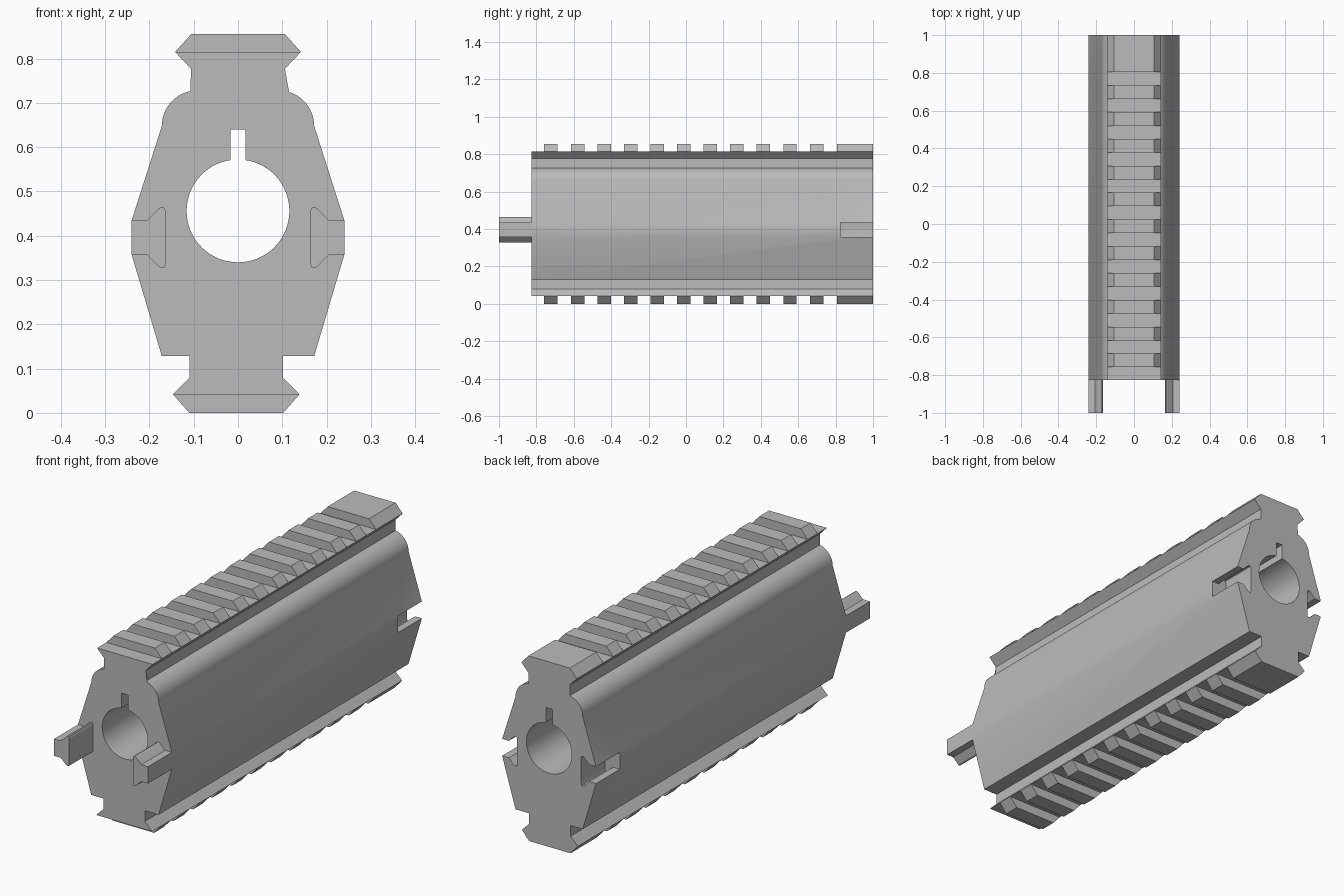
import bpy, bmesh, math

cube = bpy.data.objects.get("Cube")
if cube:
    bpy.data.objects.remove(cube, do_unlink=True)

FRONT, BACK = -0.826, 1.0

grey = bpy.data.materials.new("plain grey")
grey.use_nodes = True
colour = (0.5, 0.5, 0.5, 1)
grey.diffuse_color = colour
grey.node_tree.nodes["Principled BSDF"].inputs["Base Color"].default_value = colour


def prism(name, outline, spans):
    """Extrude an (x, z) outline along y once for every (start, end) span."""
    bm = bmesh.new()
    for y0, y1 in spans:
        face = bm.faces.new([bm.verts.new((x, y0, z)) for x, z in outline])
        new = bmesh.ops.extrude_face_region(bm, geom=[face])["geom"]
        verts = [g for g in new if isinstance(g, bmesh.types.BMVert)]
        bmesh.ops.translate(bm, verts=verts, vec=(0, y1 - y0, 0))
    bmesh.ops.recalc_face_normals(bm, faces=bm.faces)
    mesh = bpy.data.meshes.new(name)
    bm.to_mesh(mesh)
    bm.free()
    mesh.materials.append(grey)
    ob = bpy.data.objects.new(name, mesh)
    bpy.context.collection.objects.link(ob)
    return ob


def arc(cx, cz, r, a0, a1, n):
    angles = [math.radians(a0 + (a1 - a0) * i / n) for i in range(n + 1)]
    return [(cx + r * math.cos(a), cz + r * math.sin(a)) for a in angles]


def cut(ob, cutter):
    mod = ob.modifiers.new("cut", 'BOOLEAN')
    mod.operation = 'DIFFERENCE'
    mod.solver = 'EXACT'
    mod.object = cutter
    bpy.context.view_layer.objects.active = ob
    bpy.ops.object.modifier_apply(modifier=mod.name)
    bpy.data.objects.remove(cutter, do_unlink=True)


# Body section: lower rail, flared flanks, rounded shoulders, upper rail
LOW = -0.004
lower = [(0.143, 0.042), (0.106, 0.079), (0.106, 0.128)]
upper = [(0.172, 0.128), (0.24, 0.357), (0.24, 0.435)]
upper += arc(0.092, 0.648, 0.08, 0, 90, 16)
upper += [(0.106, 0.727), (0.106, 0.777), (0.142, 0.815)]
right = [(x + LOW, z) for x, z in lower] + upper
left = [(-x + LOW, z) for x, z in lower] + [(-x, z) for x, z in upper]
body = prism("body", right + left[::-1], [(FRONT, BACK)])

# Round bore with a keyway on top
half = math.degrees(math.asin(0.017 / 0.116))
bore = arc(0, 0.456, 0.116, 90 + half, 450 - half, 64)
bore += [(0.017, 0.64), (-0.017, 0.64)]
cut(body, prism("bore_cutter", bore, [(-1.2, 1.2)]))


# Flared tongues at the front, matching sockets at the back
def tongue_outline(side, outer):
    top = [(outer, 0.435), (0.206, 0.435), (0.178, 0.462), (0.172, 0.465),
           (0.166, 0.463), (0.163, 0.455)]
    mid = 0.396
    pts = top + [(x, 2 * mid - z) for x, z in reversed(top)]
    return [(side * x, z) for x, z in pts]


for side, word in ((1, "left"), (-1, "right")):
    prism(word + "_tongue", tongue_outline(side, 0.24), [(-1.0, FRONT)])
    cut(body, prism("socket_cutter", tongue_outline(side, 0.3), [(0.826, 1.2)]))

# Smooth the bore and shoulders, keep the rest crisp
body.data.shade_smooth()
body.data.set_sharp_from_angle(angle=math.radians(25))

# Cross teeth on both rails, ending in a long block at the back
PITCH = 0.142
spans = [(-0.758 + i * PITCH, -0.686 + i * PITCH) for i in range(11)]
spans.append((0.806, BACK))
prism("upper_rail_teeth",
      [(-0.142, 0.815), (0.142, 0.815), (0.106, 0.855), (-0.106, 0.855)], spans)
prism("lower_rail_teeth",
      [(LOW + x, z) for x, z in ((-0.143, 0.042), (-0.106, 0), (0.106, 0), (0.143, 0.042))],
      spans)
